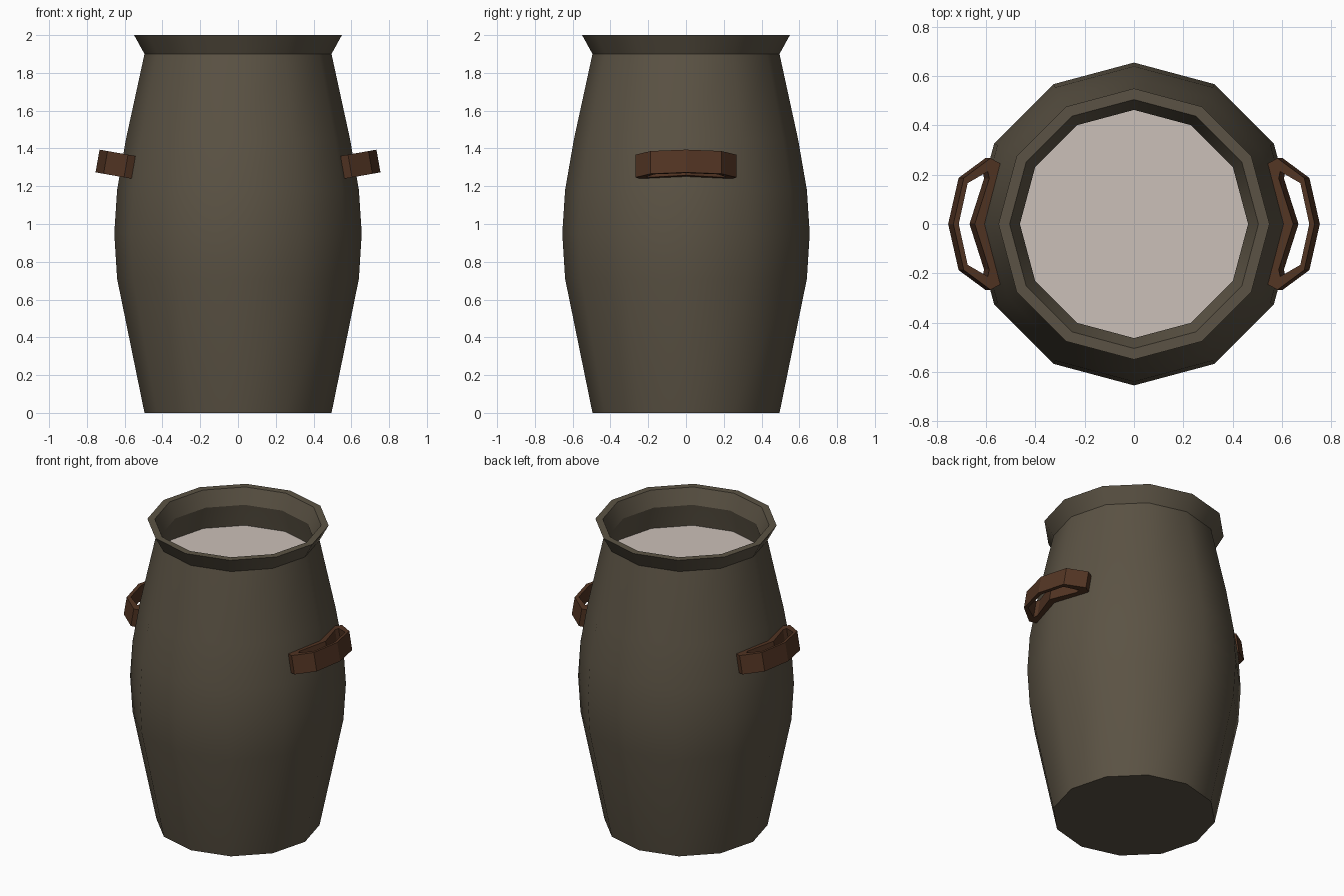
import bpy
import bmesh
from math import sin, cos, tau, radians

cube = bpy.data.objects.get("Cube")
if cube:
    bpy.data.objects.remove(cube, do_unlink=True)

SIDES = 12


def material(name, rgb):
    mat = bpy.data.materials.new(name)
    mat.use_nodes = True
    color = (*rgb, 1.0)
    mat.diffuse_color = color
    mat.node_tree.nodes["Principled BSDF"].inputs["Base Color"].default_value = color
    return mat


def finish(bm, name, mat, smooth_angle=None):
    bmesh.ops.recalc_face_normals(bm, faces=bm.faces)
    mesh = bpy.data.meshes.new(name)
    bm.to_mesh(mesh)
    bm.free()
    mesh.materials.append(mat)
    obj = bpy.data.objects.new(name, mesh)
    bpy.context.scene.collection.objects.link(obj)
    if smooth_angle:
        bpy.ops.object.select_all(action="DESELECT")
        obj.select_set(True)
        bpy.context.view_layer.objects.active = obj
        bpy.ops.object.shade_smooth_by_angle(angle=radians(smooth_angle))
    return obj


def ring(bm, radius, z):
    angles = [tau * i / SIDES for i in range(SIDES)]
    return [bm.verts.new((radius * cos(a), radius * sin(a), z)) for a in angles]


def bridge(bm, a, b):
    n = len(a)
    for i in range(n):
        j = (i + 1) % n
        bm.faces.new((a[i], a[j], b[j], b[i]))


clay = material("dull_olive_clay", (0.105, 0.086, 0.058))
wood = material("reddish_brown", (0.085, 0.035, 0.017))
milk = material("pale_cream", (0.60, 0.53, 0.48))

# Hollow jar body: outer wall, flared lip, inner wall and floor
profile = [(0.495, 0), (0.64, 0.71), (0.655, 0.95), (0.64, 1.18), (0.593, 1.45),
           (0.495, 1.9), (0.55, 2.0), (0.505, 2.0), (0.463, 1.9),
           (0.55, 1.45), (0.6, 0.95), (0.46, 0.05)]
bm = bmesh.new()
rings = [ring(bm, r, z) for r, z in profile]
for lower, upper in zip(rings, rings[1:]):
    bridge(bm, lower, upper)
bm.faces.new(rings[0])
bm.faces.new(rings[-1])
finish(bm, "jar_body", clay, 32)

# Liquid surface just below the neck
bm = bmesh.new()
bm.faces.new(ring(bm, 0.498, 1.75))
finish(bm, "liquid_surface", milk)

# Handles: tilted closed bands, each an outline with a hole
outline = [(0.745, 0), (0.702, 0.187), (0.592, 0.267), (0.545, 0.242), (0.595, 0)]
hole = [(0.723, 0), (0.686, 0.166), (0.603, 0.213), (0.597, 0.185), (0.657, 0)]
TILT = radians(10)
PIVOT_X, PIVOT_Z, HALF_HEIGHT = 0.65, 1.317, 0.061


def handle_loop(bm, half, h, side):
    full = half + [(u, -y) for u, y in half[-2:0:-1]]
    verts = []
    for u, y in full:
        d = u - PIVOT_X
        x = PIVOT_X + d * cos(TILT) - h * sin(TILT)
        z = PIVOT_Z + d * sin(TILT) + h * cos(TILT)
        verts.append(bm.verts.new((side * x, y, z)))
    return verts


for side, name in ((1, "left_handle"), (-1, "right_handle")):
    bm = bmesh.new()
    loops = [handle_loop(bm, half, h, side) for half, h in (
        (outline, HALF_HEIGHT), (outline, -HALF_HEIGHT),
        (hole, -HALF_HEIGHT), (hole, HALF_HEIGHT))]
    for i in range(4):
        bridge(bm, loops[i], loops[(i + 1) % 4])
    finish(bm, name, wood)
